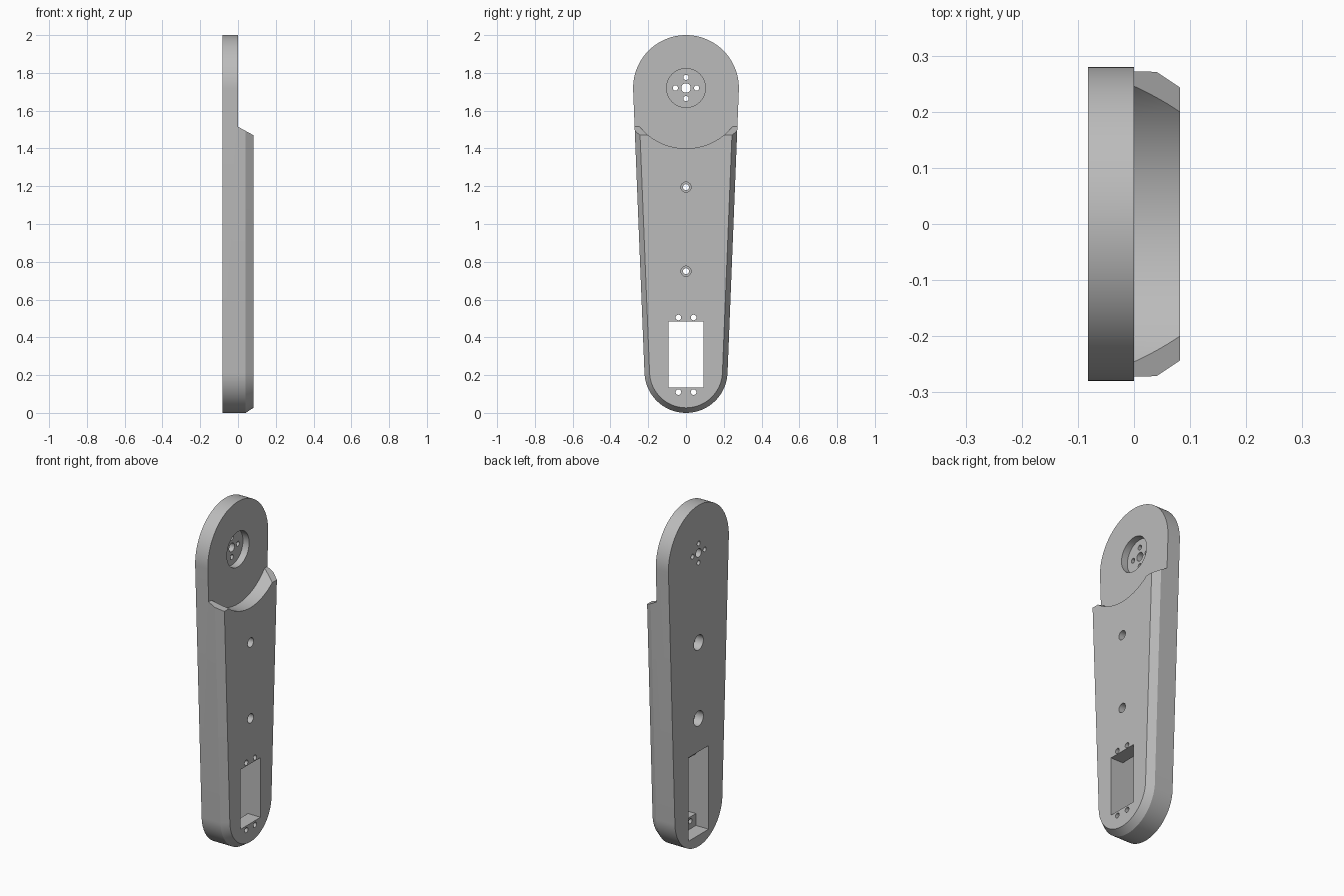
import bpy, bmesh, math

if "Cube" in bpy.data.objects:
    bpy.data.objects.remove(bpy.data.objects["Cube"])

HALF = 0.082          # half thickness of the arm
TOP_Z, TOP_R = 1.72, 0.28
LOW_Z, LOW_R = 0.22, 0.22

grey = bpy.data.materials.new("plain grey")
grey.diffuse_color = (0.5, 0.5, 0.5, 1)
grey.use_nodes = True
grey.node_tree.nodes["Principled BSDF"].inputs["Base Color"].default_value = grey.diffuse_color


def loft(name, sections):
    """Solid through matching rings; each section is (x, [(y, z), ...])."""
    bm = bmesh.new()
    rings = [[bm.verts.new((x, y, z)) for y, z in pts] for x, pts in sections]
    n = len(rings[0])
    for a, b in zip(rings, rings[1:]):
        for i in range(n):
            j = (i + 1) % n
            bm.faces.new((a[i], a[j], b[j], b[i]))
    bm.faces.new(rings[0])
    bm.faces.new(rings[-1])
    bmesh.ops.recalc_face_normals(bm, faces=bm.faces)
    mesh = bpy.data.meshes.new(name)
    bm.to_mesh(mesh)
    bm.free()
    ob = bpy.data.objects.new(name, mesh)
    bpy.context.collection.objects.link(ob)
    mesh.materials.append(grey)
    return ob


def outline(inset=0.0, n=48):
    """Tapered rounded outline around a large upper and a small lower circle."""
    tilt = math.asin((TOP_R - LOW_R) / (TOP_Z - LOW_Z))
    pts = []
    for zc, r, a0, a1 in ((TOP_Z, TOP_R, -tilt, math.pi + tilt),
                          (LOW_Z, LOW_R, math.pi + tilt, 2 * math.pi - tilt)):
        for i in range(n + 1):
            a = a0 + (a1 - a0) * i / n
            pts.append(((r - inset) * math.cos(a), zc + (r - inset) * math.sin(a)))
    return pts


def circle(y, z, r, n=32):
    return [(y + r * math.cos(2 * math.pi * i / n),
             z + r * math.sin(2 * math.pi * i / n)) for i in range(n)]


def rect(y0, y1, z0, z1):
    return [(y0, z0), (y1, z0), (y1, z1), (y0, z1)]


def cut(body, name, sections):
    """Subtract a lofted solid from the body."""
    cutter = loft(name, sections)
    cutter.hide_render = True
    mod = body.modifiers.new(name, "BOOLEAN")
    mod.operation = "DIFFERENCE"
    mod.solver = "EXACT"
    mod.object = cutter
    bpy.context.view_layer.objects.active = body
    bpy.ops.object.modifier_apply(modifier=mod.name)
    bpy.data.objects.remove(cutter, do_unlink=True)


def cut_prism(body, name, x0, x1, pts):
    cut(body, name, [(x0, pts), (x1, pts)])


# Arm body with a chamfered front rim
arm = loft("arm_body", [(-HALF, outline()), (0.04, outline()), (HALF, outline(0.027))])

# Upper half thinned down: sloped shoulders, then a round recess
cut(arm, "shoulder_slope", [(0, rect(-0.4, 0.4, 1.515, 2.2)),
                            (0.12, rect(-0.4, 0.4, 1.449, 2.2))])
cut_prism(arm, "round_recess", 0, 0.15, circle(0, TOP_Z, 0.32, 128))

# Hub pocket with a centre hole and four screw holes
cut_prism(arm, "hub_pocket", -0.04, 0.05, circle(0, TOP_Z, 0.103, 64))
cut_prism(arm, "hub_hole", -0.2, 0.2, circle(0, TOP_Z, 0.025))
for dy, dz in ((1, 0), (-1, 0), (0, 1), (0, -1)):
    cut_prism(arm, "hub_screw_hole", -0.2, 0.2,
              circle(0.056 * dy, TOP_Z + 0.056 * dz, 0.014, 24))

# Two stepped bolt holes, wider at the back
for z in (1.195, 0.75):
    cut_prism(arm, "bolt_hole", -0.2, 0.2, circle(0, z, 0.016))
    cut_prism(arm, "bolt_front", 0.03, 0.2, circle(0, z, 0.027))
    cut_prism(arm, "bolt_back", -0.2, -0.03, circle(0, z, 0.044))

# Motor window with a taller pocket at the back and four screw holes
cut_prism(arm, "motor_pocket", -0.2, 0.0, rect(-0.092, 0.092, 0.065, 0.555))
cut_prism(arm, "motor_window", -0.1, 0.2, rect(-0.092, 0.092, 0.135, 0.485))
for y in (-0.04, 0.04):
    for z in (0.11, 0.505):
        cut_prism(arm, "motor_screw_hole", -0.1, 0.2, circle(y, z, 0.015, 24))

# Smooth curved walls, sharp edges kept
bpy.ops.object.select_all(action="DESELECT")
arm.select_set(True)
bpy.context.view_layer.objects.active = arm
bpy.ops.object.shade_smooth_by_angle(angle=math.radians(25))
